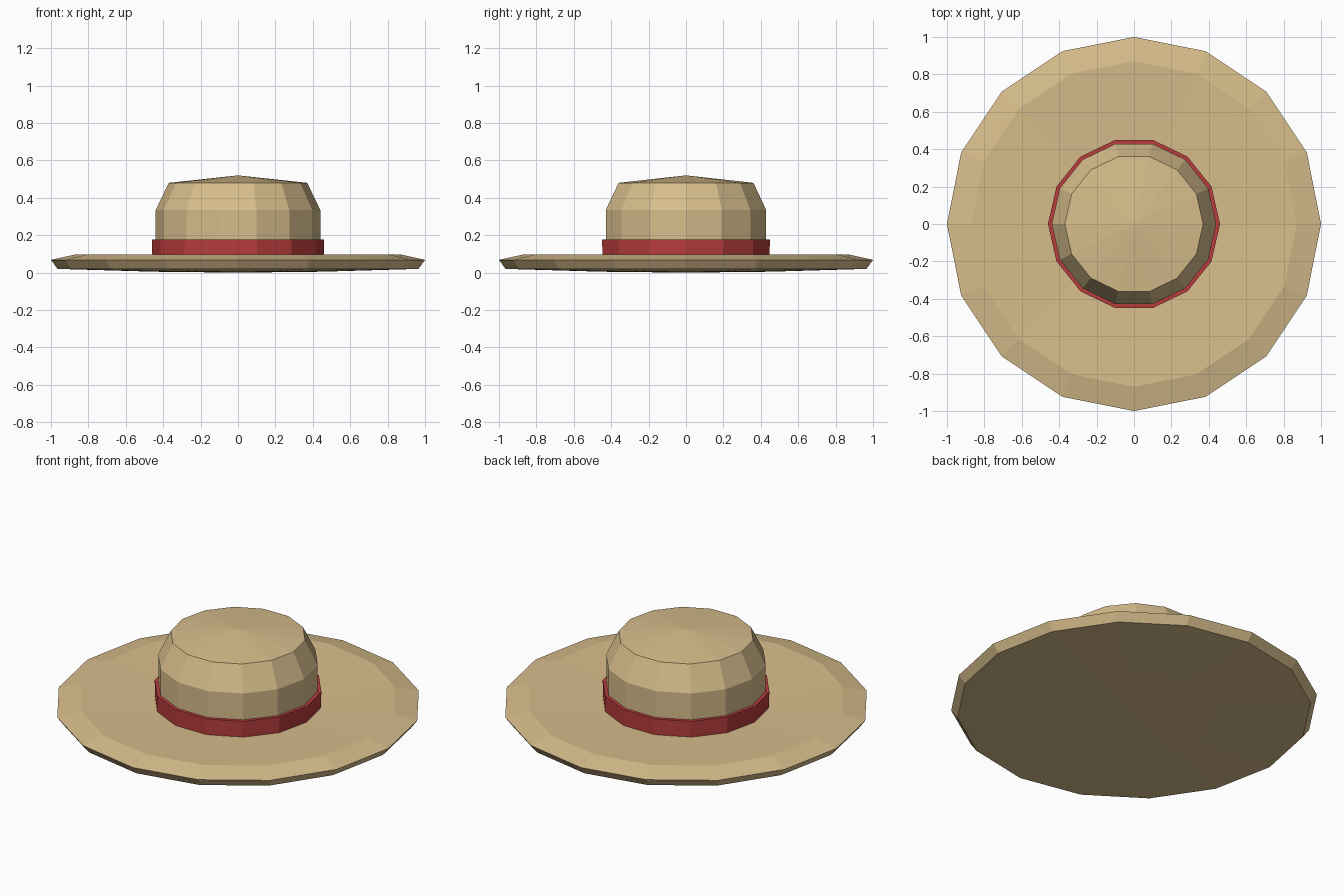
import bpy, bmesh, math

if "Cube" in bpy.data.objects:
    bpy.data.objects.remove(bpy.data.objects["Cube"])


def material(name, rgb):
    m = bpy.data.materials.new(name)
    m.diffuse_color = (*rgb, 1)
    m.use_nodes = True
    m.node_tree.nodes["Principled BSDF"].inputs["Base Color"].default_value = m.diffuse_color
    return m


straw = material("straw tan", (0.68, 0.51, 0.26))
red = material("ribbon red", (0.48, 0.045, 0.045))


def lathe(name, profile, sides, mat, closed=False):
    """Revolve (radius, z) points about z; radius 0 becomes a pole."""
    bm = bmesh.new()
    rings = []
    for r, z in profile:
        if r == 0:
            rings.append([bm.verts.new((0, 0, z))] * sides)
        else:
            rings.append([bm.verts.new((r * math.cos(2 * math.pi * i / sides),
                                        r * math.sin(2 * math.pi * i / sides), z))
                          for i in range(sides)])
    pairs = list(zip(rings, rings[1:]))
    if closed:
        pairs.append((rings[-1], rings[0]))
    for a, b in pairs:
        for i in range(sides):
            j = (i + 1) % sides
            bm.faces.new(list(dict.fromkeys((a[i], a[j], b[j], b[i]))))
    bmesh.ops.recalc_face_normals(bm, faces=bm.faces)
    me = bpy.data.meshes.new(name)
    bm.to_mesh(me)
    bm.free()
    me.materials.append(mat)
    ob = bpy.data.objects.new(name, me)
    bpy.context.collection.objects.link(ob)
    return ob


# Wide brim: shallow dished plate with a bevelled rim
lathe("brim", [(0, 0), (0.45, 0.005), (0.965, 0.02), (1.0, 0.068),
               (0.87, 0.097), (0.42, 0.08), (0, 0.08)], 16, straw)

# Domed crown with a shallow pointed top
lathe("crown", [(0.44, 0.075), (0.44, 0.335), (0.37, 0.48), (0, 0.52)], 14, straw)

# Ribbon around the crown base
lathe("hat_band", [(0.435, 0.075), (0.458, 0.075), (0.46, 0.177), (0.435, 0.177)],
      14, red, closed=True)
